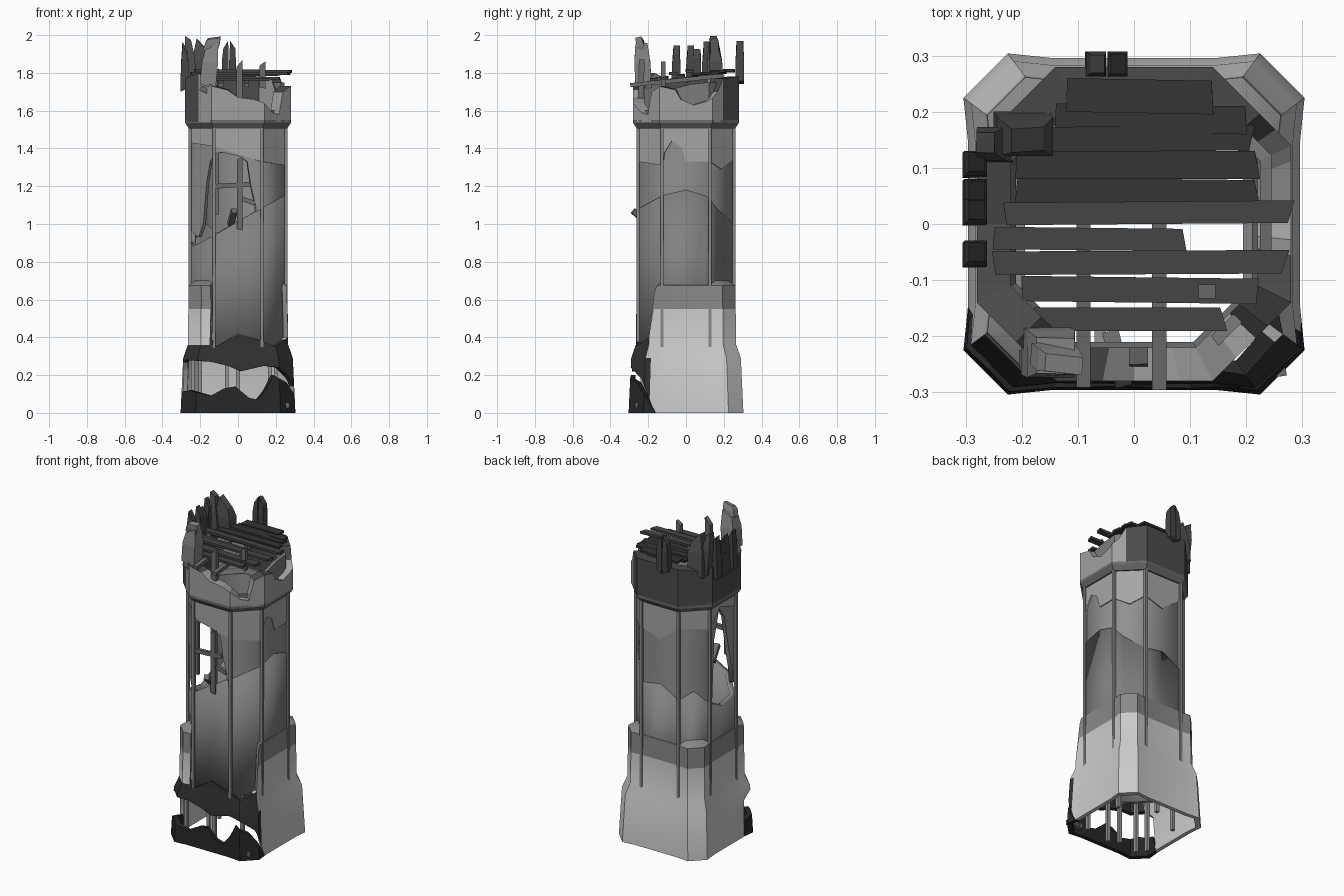
import bpy, bmesh, math, random
from mathutils import Vector

if "Cube" in bpy.data.objects:
    bpy.data.objects.remove(bpy.data.objects["Cube"])
random.seed(4)


def interp(pts, t):
    """Piecewise linear value (as a vector) at t; each point is (t, value...)."""
    for a, b in zip(pts, pts[1:]):
        if t <= b[0]:
            k = min(max((t - a[0]) / max(b[0] - a[0], 1e-9), 0), 1)
            return Vector(a[1:] + (0,)).lerp(Vector(b[1:] + (0,)), k)
    return Vector(pts[-1][1:] + (0,))


def grey(v):
    name = "grey_%03d" % round(v * 1000)
    m = bpy.data.materials.get(name) or bpy.data.materials.new(name)
    m.diffuse_color = (v, v, v, 1)
    m.use_nodes = True
    m.node_tree.nodes["Principled BSDF"].inputs["Base Color"].default_value = m.diffuse_color
    return m


def finish(name, bm, tones, rule=None, smooth=0):
    """Make the object; rule(centre) picks which grey tone a face gets."""
    bmesh.ops.remove_doubles(bm, verts=bm.verts, dist=1e-5)
    bmesh.ops.recalc_face_normals(bm, faces=bm.faces)
    for f in bm.faces:
        f.smooth = smooth > 0
        f.material_index = rule(f.calc_center_median()) if rule else 0
    for e in bm.edges:
        e.smooth = len(e.link_faces) == 2 and e.calc_face_angle(0) < math.radians(smooth)
    me = bpy.data.meshes.new(name)
    bm.to_mesh(me)
    bm.free()
    for v in tones:
        me.materials.append(grey(v))
    ob = bpy.data.objects.new(name, me)
    bpy.context.collection.objects.link(ob)
    return ob


def plan(h, bump=None):
    """Outline walked from the front left corner (s = 0) round to s = 8."""
    out, c = [], h / 2
    for q in range(4):
        pts = [(0, -c, -h), (1, c, -h)]
        if bump:
            pts += [(1.33, bump[0], -bump[1]), (1.67, bump[1], -bump[0])]
        for s, x, y in pts:
            for _ in range(q):
                x, y = -y, x
            out.append((s + 2 * q, x, y))
    return out + [(8, -c, -h)]


def shell(name, outline, prof, low, high, thick, tones, rule=None, smooth=0):
    """Thick wall between two ragged edges; prof gives (z, scale) levels."""
    cols = sorted({round(p[0], 3) for p in outline + low + high})
    size = max(abs(p[1]) for p in outline)
    bm = bmesh.new()
    grid, gaps = [], []
    for s in cols:
        lo = interp(low, s)[0]
        hi = max(lo, interp(high, s)[0])
        gaps.append(hi - lo)
        p = interp(outline, s)
        zs = [lo] + [min(max(z, lo), hi) for z, _ in prof] + [hi]
        ring = []
        for z, inner in [(z, 0) for z in zs] + [(z, 1) for z in reversed(zs)]:
            k = interp(prof, z)[0] - inner * thick / size
            ring.append(bm.verts.new((p.x * k, p.y * k, z)))
        grid.append(ring)
    for i in range(len(cols) - 1):
        if max(gaps[i], gaps[i + 1]) < 1e-4:
            continue
        a, b = grid[i], grid[i + 1]
        for j in range(len(a)):
            k = (j + 1) % len(a)
            bm.faces.new((a[j], b[j], b[k], a[k]))
    return finish(name, bm, tones, rule, smooth)


def pairs(*v):
    return [(v[i], v[i + 1]) for i in range(0, len(v), 2)]


def level(z):
    return pairs(0, z, 8, z)


def beam(name, a, b, w, d, skew=0.0, taper=1.0, tone=.15):
    """Timber or stone splinter from a to b with slanted, tapered tip."""
    a, b = Vector(a), Vector(b)
    ax = (b - a).normalized()
    ref = Vector((0, 1, 0)) if abs(ax.z) > 0.7 else Vector((0, 0, 1))
    u = ref.cross(ax).normalized()
    v = ax.cross(u)
    bm = bmesh.new()
    rings = []
    for p, k, sk in ((a, 1, -skew * 0.4), (a.lerp(b, 0.6), 1, 0), (b, taper, skew)):
        rings.append([bm.verts.new(p + u * i * w / 2 * k + v * j * d / 2 * k + ax * sk * i)
                      for i, j in ((-1, -1), (1, -1), (1, 1), (-1, 1))])
    for r, q in zip(rings, rings[1:]):
        for j in range(4):
            bm.faces.new((r[j], r[(j + 1) % 4], q[(j + 1) % 4], q[j]))
    bm.faces.new(rings[0])
    bm.faces.new(rings[-1])
    return finish(name, bm, [tone])


flat = [(0, 1), (3, 1)]
# Lower shaft with slanting broken top
low_top = pairs(0, .94, 1, 1.08, 2, 1.15, 2.5, 1.18, 2.9, 1.15, 3.3, 1.08, 4, 1.0, 4.5, 1.02,
                5, .95, 5.5, 1.0, 6, .92, 6.5, .86, 7, .88, 7.4, .9, 8, .94)
shell("lower_shaft", plan(.252), flat, level(.3), low_top, .03, [.22], smooth=120)
# Middle wall, pierced by the front and left breaches
mid_low = pairs(0, 1.37, .15, 1.38, .5, 1.36, .7, 1.33, .78, 1.2, .88, 1.1, .92, 1.0, 1, 1.0,
                2, 1.1, 3, 1.08, 4, .95, 5, .9, 6, .87, 6.1, .85, 6.2, 1.3, 6.4, 1.47, 6.6, 1.4,
                6.8, 1.15, 7, .96, 7.3, .93, 7.5, 1.0, 7.65, 1.22, 7.8, 1.33, 8, 1.37)
shell("middle_wall", plan(.246), flat, mid_low, level(1.52), .02, [.28], smooth=60)
# Upper plaster with an arched notch on the right
up_low = pairs(0, 1.41, 1, 1.33, 2, 1.31, 2.05, 1.38, 2.2, 1.44, 2.4, 1.41, 2.5, 1.33, 3, 1.33,
               3.5, 1.29, 4, 1.34, 4.5, 1.3, 5, 1.4, 6, 1.38, 6.4, 1.48, 7, 1.43, 8, 1.41)
shell("upper_plaster", plan(.252), flat, up_low, level(1.53), .015, [.38])

# Flared base with corner buttresses, sooty along the broken front
base = plan(.296, (.225, .304))
prof = [(0, 1), (.29, .955), (.36, .875), (.55, .865), (.675, .86), (.70, .74)]
base_low = pairs(0, .27, .3, .25, .55, .22, 1, .25, 1.33, .24, 1.6, .18, 1.85, .04, 1.95, 0,
                 7, 0, 7.08, .22, 7.4, .28, 8, .27)
base_high = pairs(0, .34, .5, .42, 1, .38, 1.33, .35, 1.67, .4, 1.8, .64, 1.9, .7, 2, .7,
                  7.9, .7, 8, .34)


def soot(c):
    if c.y < -.2 and c.z < .45:
        return 2
    return 1 if c.z > .5 else 0


shell("base_wall", base, prof, base_low, base_high, .025, [.7, .25, .03], soot, 40)
skirt = pairs(0, .09, .25, .13, .45, .14, .7, .08, .85, .07, 1, .12, 1.2, .2, 1.5, .16,
              1.85, .03, 1.95, 0, 7, 0, 7.1, .1, 7.5, .12, 8, .09)
shell("front_skirt", base, prof, level(0), skirt, .025, [.02])
for i, (x, y) in enumerate([(-.24, -.17), (-.2, -.22), (0, -.23), (.17, -.2), (-.2, .1),
                            (.2, .1), (0, .2), (-.06, -.2)]):
    beam("base_post_%d" % i, (x, y, .0), (x, y, .36), .02, .02, tone=.3)
for i in range(3):
    beam("loose_brick_%d" % i, (.17 + .035 * i, -.26, .04), (.2 + .035 * i, -.255, .04), .03, .03)

# Eight corner rods
for i, p in enumerate(plan(.254)[:8]):
    beam("corner_rod_%d" % i, (p[1], p[2], .33), (p[1], p[2], 1.53), .017, .017, tone=.25)

# Cornice and ragged parapet
shell("cornice", plan(.28), [(1.505, .93), (1.535, 1.0), (1.55, 1.0)],
      level(1.505), level(1.55), .05, [.15])
par = pairs(0, 1.73, .3, 1.71, .5, 1.67, .8, 1.66, 1, 1.64, 1.3, 1.59, 1.55, 1.58, 1.7, 1.7,
            2, 1.73, 2.3, 1.71, 2.4, 1.66, 2.65, 1.63, 2.9, 1.65, 3.2, 1.7, 3.4, 1.77, 4, 1.78,
            5, 1.78, 5.6, 1.76, 6, 1.78, 6.5, 1.75, 7, 1.77, 7.5, 1.8, 7.8, 1.76, 8, 1.73)
shell("parapet", plan(.28), flat, level(1.54), par, .06, [.35, .07],
      lambda c: int(c.z > 1.7 or c.x < -.2 or c.y > .2))
shell("parapet_lining", plan(.245), flat, level(1.5),
      pairs(0, 1.62, 1, 1.6, 1.8, 1.6, 2, 1.7, 2.6, 1.74, 3, 1.75, 7, 1.75, 7.6, 1.74, 8, 1.62),
      .02, [.2])

# Roof deck planks: y, left x, right x, width
for i, (y, x0, x1, w) in enumerate([(.23, -.12, .14, .06), (.19, -.14, .2, .05), (.15, -.2, .21, .045),
                                    (.105, -.21, .22, .05), (.058, -.21, .22, .05),
                                    (.018, -.23, .28, .04), (-.025, -.25, .09, .04),
                                    (-.07, -.25, .27, .042), (-.115, -.2, .22, .045),
                                    (-.17, -.18, .16, .042)]):
    z = 1.785 + y * .12 + (.02 if i in (5, 7) else 0)
    beam("deck_plank_%d" % i, (x0, y, z + random.uniform(-.008, .008)),
         (x1, y + random.uniform(-.006, .006), z), w, .014, random.uniform(-.01, .01),
         tone=.035 if i < 5 else .06)
# Joists under the deck
for i, (x, y0, y1, w) in enumerate([(-.09, -.29, .15, .025), (.045, -.295, .2, .026)]):
    beam("joist_%d" % i, (x, y0, 1.735), (x, y1, 1.785), w, .022)
beam("front_prop", (.008, -.24, 1.6), (.008, -.235, 1.85), .034, .03, .02)
beam("deck_post", (.13, -.12, 1.72), (.13, -.12, 1.85), .03, .025, .01)
beam("front_brace", (-.2, -.24, 1.72), (.02, -.24, 1.62), .03, .025)

# Standing splinters round the parapet
beam("back_splinter_a", (-.07, .285, 1.75), (-.065, .285, 1.95), .035, .045, .02, .7, .06)
beam("back_splinter_b", (-.03, .285, 1.75), (-.028, .285, 1.95), .035, .045, -.02, .8, .06)
for i, (y, z) in enumerate([(.105, 1.94), (.055, 1.9), (.02, 1.92), (-.055, 1.92)]):
    beam("left_splinter_%d" % i, (-.285, y, 1.71), (-.28, y + .005, z), .04, .045, -.025, .75, .06)
beam("front_corner_stone", (-.16, -.225, 1.73), (-.14, -.235, 1.94), .085, .085, .02, .75, .25)
beam("front_corner_tip", (-.15, -.23, 1.91), (-.125, -.25, 1.985), .075, .04, .015, .8, .25)
beam("back_corner_stone", (-.2, .165, 1.73), (-.19, .15, 1.95), .1, .07, -.03, .6, .08)
beam("back_corner_tip", (-.24, .14, 1.74), (-.265, .145, 1.985), .05, .06, -.012, .6, .08)

# Broken window lattice in the front breach
beam("lattice_upright", (.01, -.25, .97), (.01, -.25, 1.35), .03, .025, .01)
beam("lattice_upright_left", (-.11, -.24, 1.05), (-.11, -.24, 1.38), .02, .02)
beam("lattice_bar", (-.12, -.25, 1.2), (.065, -.25, 1.21), .02, .025)
beam("lattice_bar_low", (.0, -.24, 1.14), (.09, -.24, 1.11), .02, .025)
beam("jutting_timber", (-.04, -.2, 1.0), (-.02, -.28, 1.07), .03, .03)
